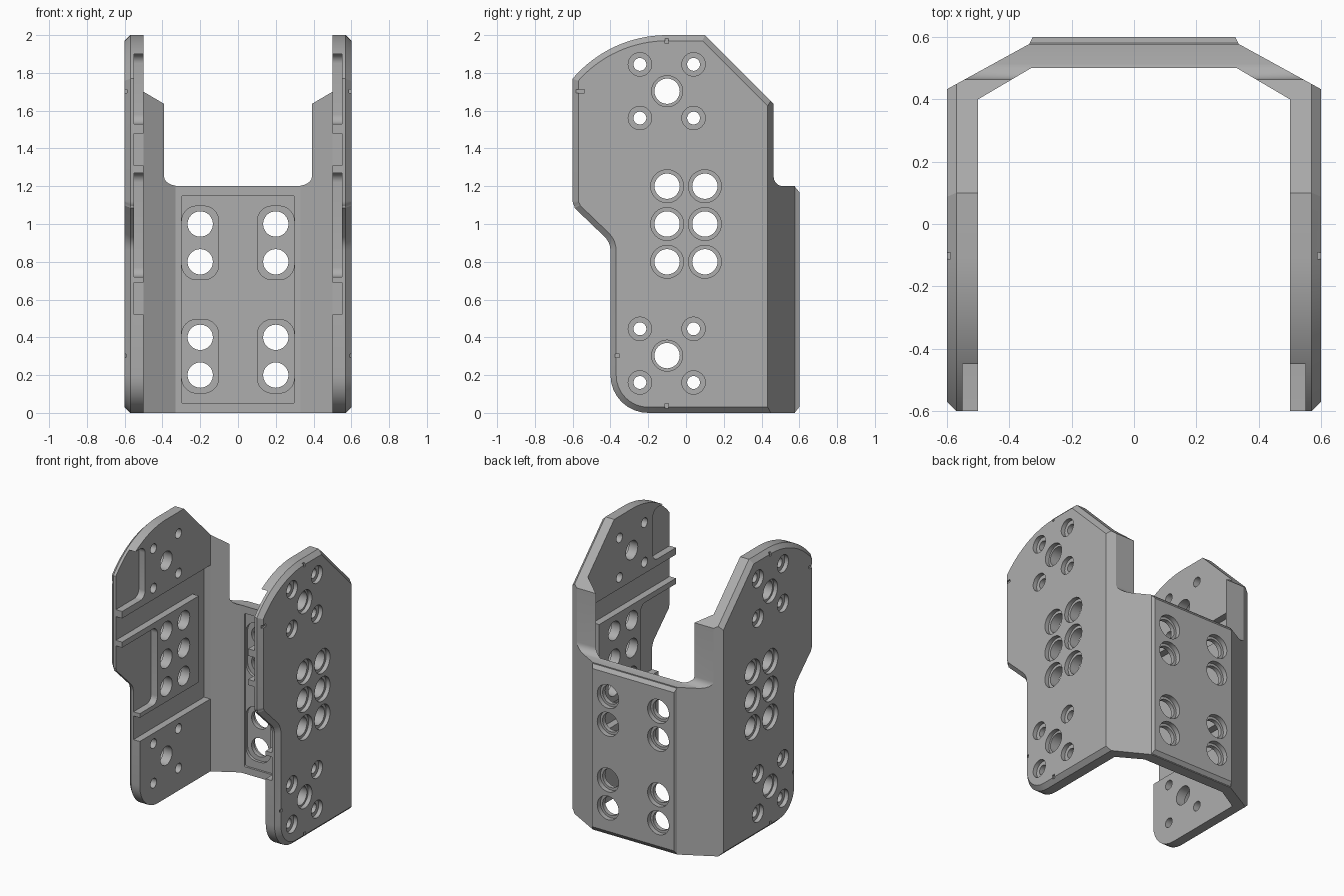
import bpy, bmesh
from math import sin, cos, radians

cube = bpy.data.objects.get("Cube")
if cube:
    bpy.data.objects.remove(cube, do_unlink=True)

grey = bpy.data.materials.new("mid_grey")
grey.use_nodes = True
grey.diffuse_color = (0.42, 0.42, 0.42, 1)
grey.node_tree.nodes["Principled BSDF"].inputs["Base Color"].default_value = (0.42, 0.42, 0.42, 1)


def arc(u, v, r, start, end, n=8):
    steps = [radians(start + (end - start) * i / n) for i in range(n + 1)]
    return [(u + r * cos(a), v + r * sin(a)) for a in steps]


def circle(u, v, r):
    return arc(u, v, r, 0, 360, 36)[:-1]


def rounded(u0, u1, v0, v1, r):
    return (arc(u1 - r, v1 - r, r, 0, 90) + arc(u0 + r, v1 - r, r, 90, 180)
            + arc(u0 + r, v0 + r, r, 180, 270) + arc(u1 - r, v0 + r, r, 270, 360))


def prism(bm, pts, axis, a, b):
    """Extrude a 2D outline along an axis and return its two caps."""
    def ring(d):
        out = []
        for p in pts:
            co = list(p)
            co.insert(axis, d)
            out.append(bm.verts.new(co))
        return out
    lo, hi = ring(a), ring(b)
    n = len(pts)
    caps = [bm.faces.new(lo), bm.faces.new(hi)]
    for i in range(n):
        j = (i + 1) % n
        bm.faces.new((lo[i], lo[j], hi[j], hi[i]))
    return caps


def finish(bm, name):
    bmesh.ops.recalc_face_normals(bm, faces=bm.faces)
    mesh = bpy.data.meshes.new(name)
    bm.to_mesh(mesh)
    bm.free()
    obj = bpy.data.objects.new(name, mesh)
    bpy.context.collection.objects.link(obj)
    return obj


def combine(target, tool, operation):
    tool.hide_render = True
    mod = target.modifiers.new("combine", 'BOOLEAN')
    mod.object, mod.operation, mod.solver = tool, operation, 'EXACT'
    bpy.context.view_layer.objects.active = target
    bpy.ops.object.modifier_apply(modifier=mod.name)
    bpy.data.objects.remove(tool, do_unlink=True)


# Bent shell seen from above, oversize before trimming
half = [(0.5, -0.7), (0.65, -0.7), (0.65, 0.405), (0.335, 0.578)]
inner = [(0.33, 0.5), (0.5, 0.4)]
plan = (half + [(-x, y) for x, y in reversed(half)]
        + [(-x, y) for x, y in reversed(inner)] + inner)
bm = bmesh.new()
prism(bm, plan, 2, -0.1, 2.1)
bracket = finish(bm, "bracket_shell")

# Side silhouette with bevelled outer rims
outline = (arc(-0.2, 0.2, 0.2, 270, 180) + arc(-0.5, 0.86, 0.1, 0, 45, 4)
           + [(-0.59, 1.085)] + arc(-0.56, 1.12, 0.04, 220, 180, 3)
           + arc(-0.1, 1.342, 0.658, 139.5, 90, 16)
           + [(0.1, 2.0), (0.464, 1.636)] + arc(0.514, 1.25, 0.05, 180, 270, 6)
           + [(0.7, 1.2), (0.7, 0)])
bm = bmesh.new()
caps = prism(bm, outline, 0, -0.57, 0.57)
bmesh.ops.recalc_face_normals(bm, faces=bm.faces)
for cap in caps:
    side = 1 if cap.verts[0].co.x > 0 else -1
    bmesh.ops.inset_region(bm, faces=[cap], thickness=0.03, use_even_offset=True, use_boundary=True)
    for v in cap.verts:
        v.co.x = 0.6 * side
combine(bracket, finish(bm, "side_trim"), 'INTERSECT')

# Raised pad on the back wall
bm = bmesh.new()
pad = prism(bm, [(-0.335, 0.006), (0.335, 0.006), (0.335, 1.194), (-0.335, 1.194)], 1, 0.55, 0.58)[1]
top = bmesh.ops.extrude_face_region(bm, geom=[pad])["geom"]
bm.faces.remove(pad)
for v in (g for g in top if isinstance(g, bmesh.types.BMVert)):
    v.co.y = 0.6
    v.co.x *= 0.97
    v.co.z += 0.026 if v.co.z < 0.6 else -0.026
combine(bracket, finish(bm, "back_pad"), 'UNION')

# Recesses inside both cheeks and in the back wall
channel = [(-0.8, 1.31), (0.27, 1.31), (0.27, 0.69), (-0.8, 0.69),
           (-0.8, 0.52), (0.4, 0.52), (0.4, 1.48), (-0.8, 1.48)]
bm = bmesh.new()
for s in (-1, 1):
    for shape in (channel, rounded(-0.8, -0.34, 1.53, 1.9, 0.05), rounded(-0.8, -0.2, 0.72, 1.27, 0.05)):
        prism(bm, shape, 0, 0.45 * s, 0.55 * s)
prism(bm, rounded(-0.3, 0.3, 0.05, 1.15, 0.01), 1, 0.45, 0.515)
combine(bracket, finish(bm, "recess_cutter"), 'DIFFERENCE')

# Slots around each pair of back holes
bm = bmesh.new()
for s in (-1, 1):
    for z in (0.3, 0.9):
        prism(bm, rounded(s * 0.2 - 0.098, s * 0.2 + 0.098, z - 0.195, z + 0.195, 0.08), 1, 0.45, 0.535)
combine(bracket, finish(bm, "slot_cutter"), 'DIFFERENCE')

# Hole layout: position, bore radius, counterbore radius
side_holes = [(y, z, 0.067, 0.087) for y in (-0.1, 0.1) for z in (0.8, 1.0, 1.2)]
for zc in (0.303, 1.703):
    side_holes.append((-0.1, zc, 0.067, 0.082))
    side_holes += [(-0.102 + dy, zc + dz, 0.034, 0.062) for dy in (-0.142, 0.142) for dz in (-0.142, 0.142)]
back_holes = [(x, z, 0.067, 0.085) for x in (-0.2, 0.2) for z in (0.2, 0.4, 0.8, 1.0)]

# Bores first, then the wider counterbores from outside
for which, start, name in ((2, 0.4, "bore_cutter"), (3, 0.03, "counterbore_cutter")):
    bm = bmesh.new()
    for hole in side_holes:
        for s in (-1, 1):
            a = 0.4 if which == 2 else 0.57
            prism(bm, circle(hole[0], hole[1], hole[which]), 0, a * s, 0.7 * s)
    for hole in back_holes:
        prism(bm, circle(hole[0], hole[1], hole[which]), 1, 0.4 if which == 2 else 0.565, 0.7)
    combine(bracket, finish(bm, name), 'DIFFERENCE')

# Small alignment notches near the rims
bm = bmesh.new()
for s in (-1, 1):
    for y, z, w, h in ((-0.56, 1.703, 0.022, 0.01), (-0.365, 0.303, 0.012, 0.01),
                       (-0.102, 1.968, 0.01, 0.013), (-0.102, 0.037, 0.01, 0.013)):
        prism(bm, [(y - w, z - h), (y + w, z - h), (y + w, z + h), (y - w, z + h)], 0, 0.588 * s, 0.65 * s)
combine(bracket, finish(bm, "notch_cutter"), 'DIFFERENCE')

# Finish
bracket.data.materials.clear()
bracket.data.materials.append(grey)
for poly in bracket.data.polygons:
    poly.material_index = 0
bpy.ops.object.select_all(action='DESELECT')
bracket.select_set(True)
bpy.context.view_layer.objects.active = bracket
bpy.ops.object.shade_smooth_by_angle(angle=radians(25))
